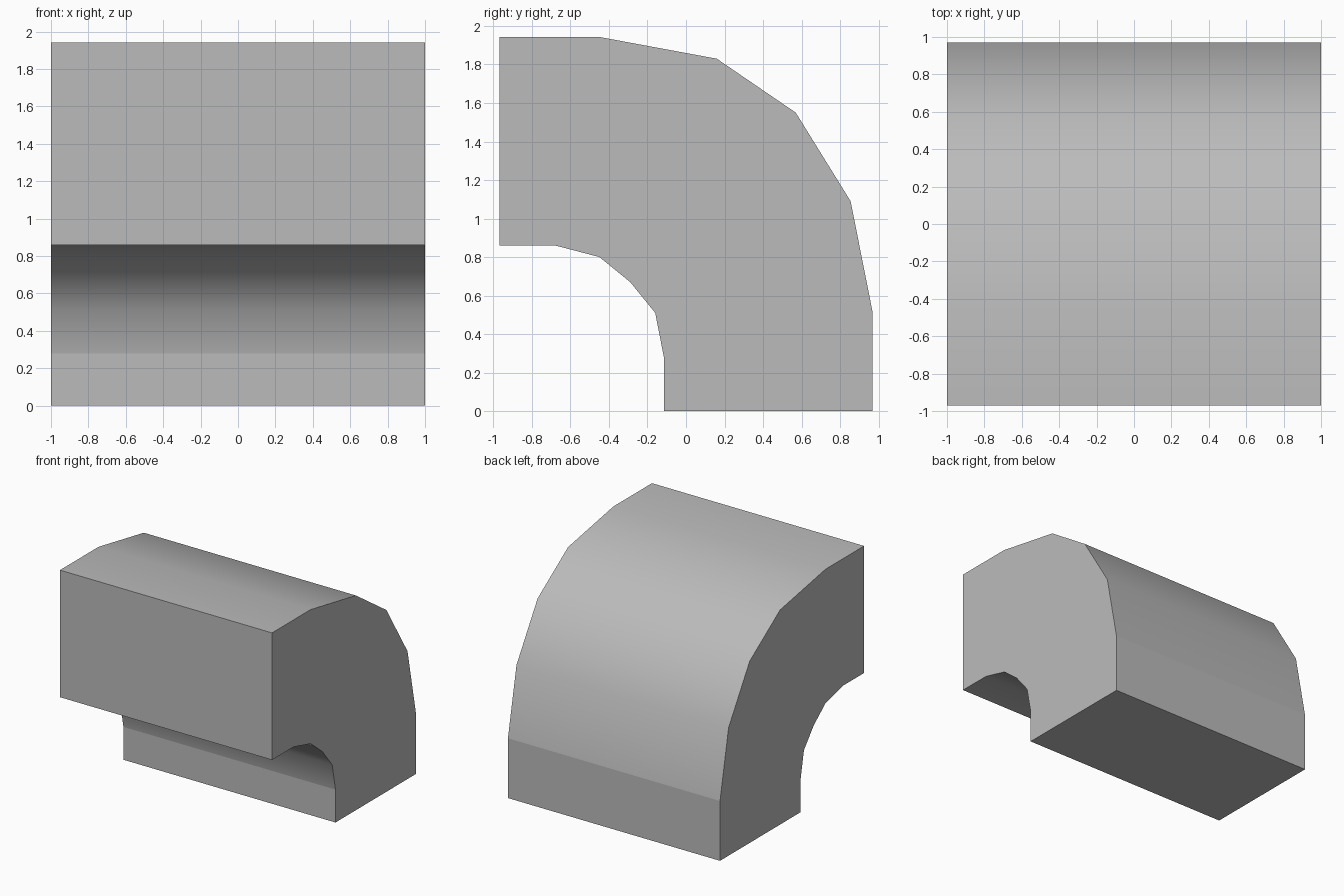
import bpy
import bmesh

if "Cube" in bpy.data.objects:
    bpy.data.objects.remove(bpy.data.objects["Cube"])

# One plain mid grey for the whole block
grey = bpy.data.materials.new("plain_grey")
grey.diffuse_color = (0.5, 0.5, 0.5, 1.0)
grey.use_nodes = True
grey.node_tree.nodes["Principled BSDF"].inputs["Base Color"].default_value = grey.diffuse_color

# Side profile (y, z) of the quarter-bend block
outer_curve = [(-0.97, 1.943), (-0.45, 1.943), (0.16, 1.83), (0.57, 1.55),
               (0.855, 1.09), (0.97, 0.51), (0.97, 0.0)]
inner_curve = [(-0.115, 0.0), (-0.115, 0.28), (-0.16, 0.51), (-0.29, 0.67),
               (-0.45, 0.80), (-0.68, 0.86), (-0.97, 0.86)]
profile = outer_curve + inner_curve

# Draw the profile at x = -1 and extrude it across the width
bm = bmesh.new()
side = bm.faces.new([bm.verts.new((-1.0, y, z)) for y, z in profile])
extruded = bmesh.ops.extrude_face_region(bm, geom=[side], use_keep_orig=True)
moved = [g for g in extruded["geom"] if isinstance(g, bmesh.types.BMVert)]
bmesh.ops.translate(bm, verts=moved, vec=(2.0, 0.0, 0.0))
bmesh.ops.recalc_face_normals(bm, faces=bm.faces[:])

# Curved bands are smooth; end caps, upright walls and the base stay flat
for f in bm.faces:
    n = f.normal
    base = f.calc_center_median().z < 0.01
    f.smooth = not (abs(n.x) > 0.99 or abs(n.y) > 0.995 or base)
for e in bm.edges:
    e.smooth = all(f.smooth for f in e.link_faces) and e.calc_face_angle(0.0) < 0.7

mesh = bpy.data.meshes.new("curved_block")
bm.to_mesh(mesh)
bm.free()
mesh.materials.append(grey)
block = bpy.data.objects.new("curved_block", mesh)
bpy.context.collection.objects.link(block)
